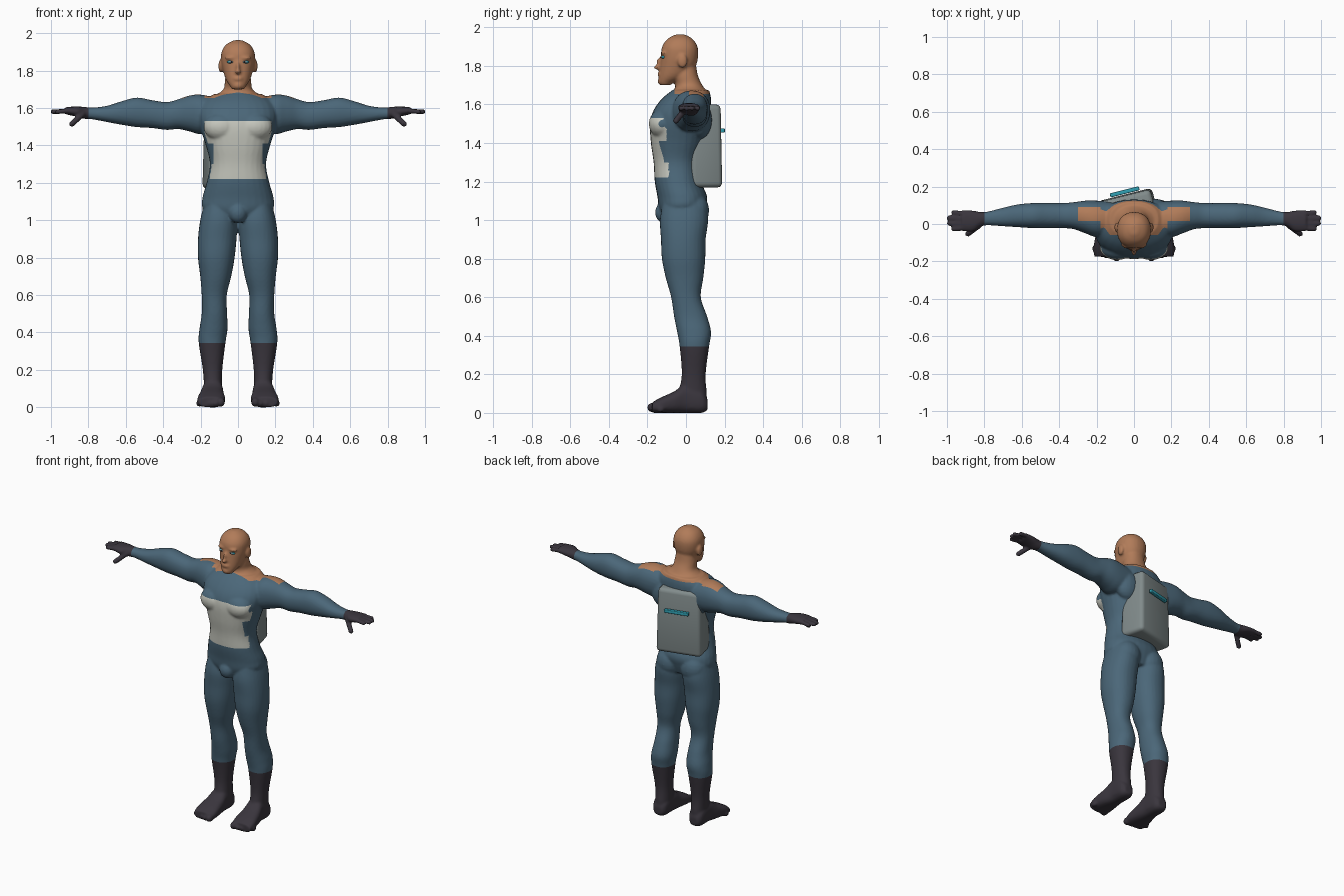
import bpy, bmesh, math
from mathutils import Matrix, Vector

if "Cube" in bpy.data.objects:
    bpy.data.objects.remove(bpy.data.objects["Cube"], do_unlink=True)


def material(name, r, g, b):
    mat = bpy.data.materials.new(name)
    mat.use_nodes = True
    mat.diffuse_color = (r, g, b, 1)
    mat.node_tree.nodes["Principled BSDF"].inputs["Base Color"].default_value = (r, g, b, 1)
    return mat


suit = material("suit blue", .07, .135, .19)
skin = material("skin", .44, .2, .1)
panel = material("chest panel", .56, .57, .51)
leather = material("boot and glove", .042, .036, .047)
shell = material("pack grey", .22, .26, .26)
cyan = material("cyan trim", .03, .36, .46)
pale = material("eye pale blue", .4, .65, .72)
SUIT, SKIN, PANEL, LEATHER = range(4)


def refine(rows, steps=5):
    """Catmull-Rom interpolation between section rows."""
    rows = [Vector(r) for r in rows]
    pts = [rows[0]] + rows + [rows[-1]]
    out = []
    for a, b, c, d in zip(pts, pts[1:], pts[2:], pts[3:]):
        for i in range(steps):
            t = i / steps
            out.append(b + (c - a) * (t / 2) + (a * 2 - b * 5 + c * 4 - d) * (t * t / 2)
                       + (b * 3 - a - c * 3 + d) * (t ** 3 / 2))
    return out + [rows[-1]]


def loft(bm, axis, rows, side=1, power=2.2, n=28):
    """Skin oval sections; each row is position, then min/max on the other two axes."""
    rings = []
    for pos, a0, a1, b0, b1 in refine(rows):
        ring = []
        for i in range(n):
            ang = math.tau * i / n
            c, s = math.cos(ang), math.sin(ang)
            a = (a0 + a1) / 2 + (a1 - a0) / 2 * math.copysign(abs(c) ** (2 / power), c)
            b = (b0 + b1) / 2 + (b1 - b0) / 2 * math.copysign(abs(s) ** (2 / power), s)
            x, y, z = {"x": (pos, a, b), "y": (a, pos, b), "z": (a, b, pos)}[axis]
            ring.append(bm.verts.new((x * side, y, z)))
        rings.append(ring)
    for r, q in zip(rings, rings[1:]):
        for i in range(n):
            j = (i + 1) % n
            bm.faces.new((r[i], r[j], q[j], q[i]))
    bm.faces.new(rings[0])
    bm.faces.new(rings[-1])


def blob(bm, centre, radii):
    m = Matrix.Translation(centre) @ Matrix.Diagonal((*radii, 1))
    bmesh.ops.create_uvsphere(bm, u_segments=20, v_segments=12, radius=1, matrix=m)


def digit(bm, start, end, r):
    for i in range(9):
        blob(bm, Vector(start).lerp(Vector(end), i / 8), (r, r, r))


def make_object(name, bm, *mats):
    bmesh.ops.recalc_face_normals(bm, faces=bm.faces)
    mesh = bpy.data.meshes.new(name)
    bm.to_mesh(mesh)
    bm.free()
    ob = bpy.data.objects.new(name, mesh)
    bpy.context.collection.objects.link(ob)
    for m in mats:
        mesh.materials.append(m)
    return ob


def shade(ob, angle=40):
    bpy.ops.object.select_all(action="DESELECT")
    ob.select_set(True)
    bpy.context.view_layer.objects.active = ob
    bpy.ops.object.shade_smooth_by_angle(angle=math.radians(angle))


bm = bmesh.new()

# Torso, neck and head
torso = [(1.0, .09, -.12, .08), (1.06, .185, -.14, .1), (1.12, .19, -.148, .11),
         (1.2, .168, -.162, .08), (1.3, .15, -.168, .07), (1.4, .172, -.182, .1),
         (1.5, .203, -.187, .125), (1.57, .212, -.168, .13), (1.63, .19, -.125, .13),
         (1.675, .13, -.07, .12)]
neck = [(1.6, .15, -.08, .125), (1.66, .125, -.065, .11), (1.7, .078, -.055, .085),
        (1.75, .07, -.065, .062), (1.82, .06, -.06, .05)]
head = [(1.7, .03, -.135, -.08), (1.716, .042, -.142, -.06), (1.75, .064, -.14, .005),
        (1.8, .08, -.135, .05), (1.85, .09, -.13, .063), (1.9, .088, -.124, .06),
        (1.94, .063, -.096, .034), (1.963, .02, -.055, -.005)]
for rows in (torso, neck, head):
    loft(bm, "z", [(z, -w, w, y0, y1) for z, w, y0, y1 in rows])

# Nose, lips, chin and groin
for z, y, rx, ry, rz in ((1.793, -.148, .016, .02, .012), (1.815, -.138, .01, .016, .03),
                         (1.757, -.138, .026, .011, .011), (1.72, -.134, .022, .014, .016),
                         (1.04, -.115, .05, .045, .055)):
    blob(bm, (0, y, z), (rx, ry, rz))

leg = [(1.09, .03, .18, -.12, .105), (1.0, .004, .202, -.135, .115), (.9, .008, .214, -.13, .102),
       (.8, .018, .214, -.125, .1), (.7, .036, .202, -.105, .09), (.6, .06, .194, -.077, .077),
       (.5, .058, .194, -.062, .11), (.42, .056, .206, -.046, .13), (.345, .067, .21, -.033, .12),
       (.2, .084, .188, -.022, .102), (.1, .084, .182, -.04, .108), (.03, .084, .185, -.05, .11)]
foot = [(.112, .105, .165, .015, .07), (.08, .085, .185, 0, .12), (0, .08, .19, 0, .15),
        (-.06, .074, .205, 0, .112), (-.13, .068, .217, 0, .08), (-.175, .075, .212, 0, .055)]
arm = [(.12, -.06, .12, 1.47, 1.655), (.2, -.07, .125, 1.46, 1.672), (.26, -.05, .125, 1.475, 1.667),
       (.32, -.028, .117, 1.488, 1.647), (.38, -.022, .112, 1.483, 1.632),
       (.46, -.022, .112, 1.493, 1.642), (.54, -.022, .112, 1.498, 1.656),
       (.62, -.017, .105, 1.51, 1.637), (.7, -.012, .087, 1.525, 1.612),
       (.78, -.007, .067, 1.54, 1.602), (.82, -.014, .064, 1.542, 1.606),
       (.86, -.04, .072, 1.553, 1.608), (.92, -.038, .074, 1.566, 1.606)]
for s in (1, -1):
    loft(bm, "z", leg, s)
    loft(bm, "y", foot, s, power=2.6)
    loft(bm, "x", arm, s)
    # Chest, glute, shoulder blade, brow and ear masses
    blob(bm, (s * .09, -.125, 1.5), (.095, .068, .075))
    blob(bm, (s * .09, .05, 1.05), (.085, .07, .09))
    blob(bm, (s * .11, .07, 1.52), (.09, .065, .1))
    blob(bm, (s * .036, -.112, 1.868), (.034, .02, .009))
    blob(bm, (s * .092, -.018, 1.825), (.013, .025, .036))
    # Fingers and thumb
    for y, tip in ((.062, .965), (.033, .99), (.003, .988), (-.026, .965)):
        digit(bm, (s * .9, y * .9, 1.586), (s * tip, y, 1.58), .0135)
    digit(bm, (s * .83, -.01, 1.568), (s * .888, -.052, 1.515), .016)
    # Toes
    for i in range(5):
        r = .025 if i == 0 else .018
        blob(bm, (s * (.092 + i * .029), -.172 + i * i * .0025, r + .003), (r * .9, r * 1.2, r))

body = make_object("body", bm, suit, skin, panel, leather)
shade(body)
remesh = body.modifiers.new("merge", "REMESH")
remesh.mode = "VOXEL"
remesh.voxel_size = .0075
smooth = body.modifiers.new("soften", "SMOOTH")
smooth.factor = .5
smooth.iterations = 4
for name in ("merge", "soften"):
    bpy.ops.object.modifier_apply(modifier=name)

# Cut clean colour borders through the body
bm = bmesh.new()
bm.from_mesh(body.data)
cuts = [("z", v) for v in (.345, 1.22, 1.3, 1.41, 1.53, 1.655)]
cuts += [("x", s * v) for s in (1, -1) for v in (.13, .155, .18, .3, .8)]
cuts += [("y", v) for v in (.015, .09, -.06)]
for axis, v in cuts:
    normal = Vector([float(axis == k) for k in "xyz"])
    bmesh.ops.bisect_plane(bm, geom=bm.verts[:] + bm.edges[:] + bm.faces[:], dist=.0001,
                           plane_co=normal * v, plane_no=normal)

# Chest panel bands: bottom, top, half width, rearmost y
bands = [(1.22, 1.3, .155, -.09), (1.3, 1.41, .13, -.09), (1.41, 1.53, .18, -.1)]


def colour_of(face):
    x, y, z = face.calc_center_median()
    x = abs(x)
    if z < .345 or x > .8:
        return LEATHER
    if any(lo < z < hi and x < w and y < back for lo, hi, w, back in bands):
        return PANEL
    collar = z > 1.655 and x < .18 and y > -.06
    patch = .18 < x < .3 and .015 < y < .09 and z > 1.6
    if z > 1.69 or collar or patch:
        return SKIN
    return SUIT


bm.normal_update()
for f in bm.faces:
    f.material_index = colour_of(f)
    f.smooth = True
bm.to_mesh(body.data)
bm.free()

# Eyes
for s, label in ((1, "left"), (-1, "right")):
    for name, mat, centre, radii in (
            ("eye_lid", cyan, (s * .037, -.116, 1.846), (.021, .0115, .009)),
            ("eye", pale, (s * .037, -.118, 1.846), (.016, .0125, .007)),
            ("iris", leather, (s * .035, -.1275, 1.846), (.005, .005, .005))):
        bm = bmesh.new()
        blob(bm, centre, radii)
        shade(make_object(label + "_" + name, bm, mat))


# Backpack and its bar, turned slightly about the vertical
def box(name, mat, centre, size, yaw, bevel, taper=1):
    bm = bmesh.new()
    bmesh.ops.create_cube(bm, size=1)
    for v in bm.verts:
        k = taper if v.co.z > 0 else 1
        v.co = Vector((v.co.x * size[0] * k, v.co.y * size[1] * k, v.co.z * size[2]))
    bmesh.ops.bevel(bm, geom=bm.edges[:], offset=bevel, segments=3, profile=.5, affect="EDGES")
    bm.transform(Matrix.Translation(centre) @ Matrix.Rotation(yaw, 4, "Z"))
    shade(make_object(name, bm, mat), 30)


yaw = math.radians(14)
box("backpack", shell, (-.03, .075, 1.385), (.3, .17, .43), yaw, .025, .93)
box("backpack_bar", cyan, (-.05, .172, 1.465), (.16, .022, .022), yaw, .004)
